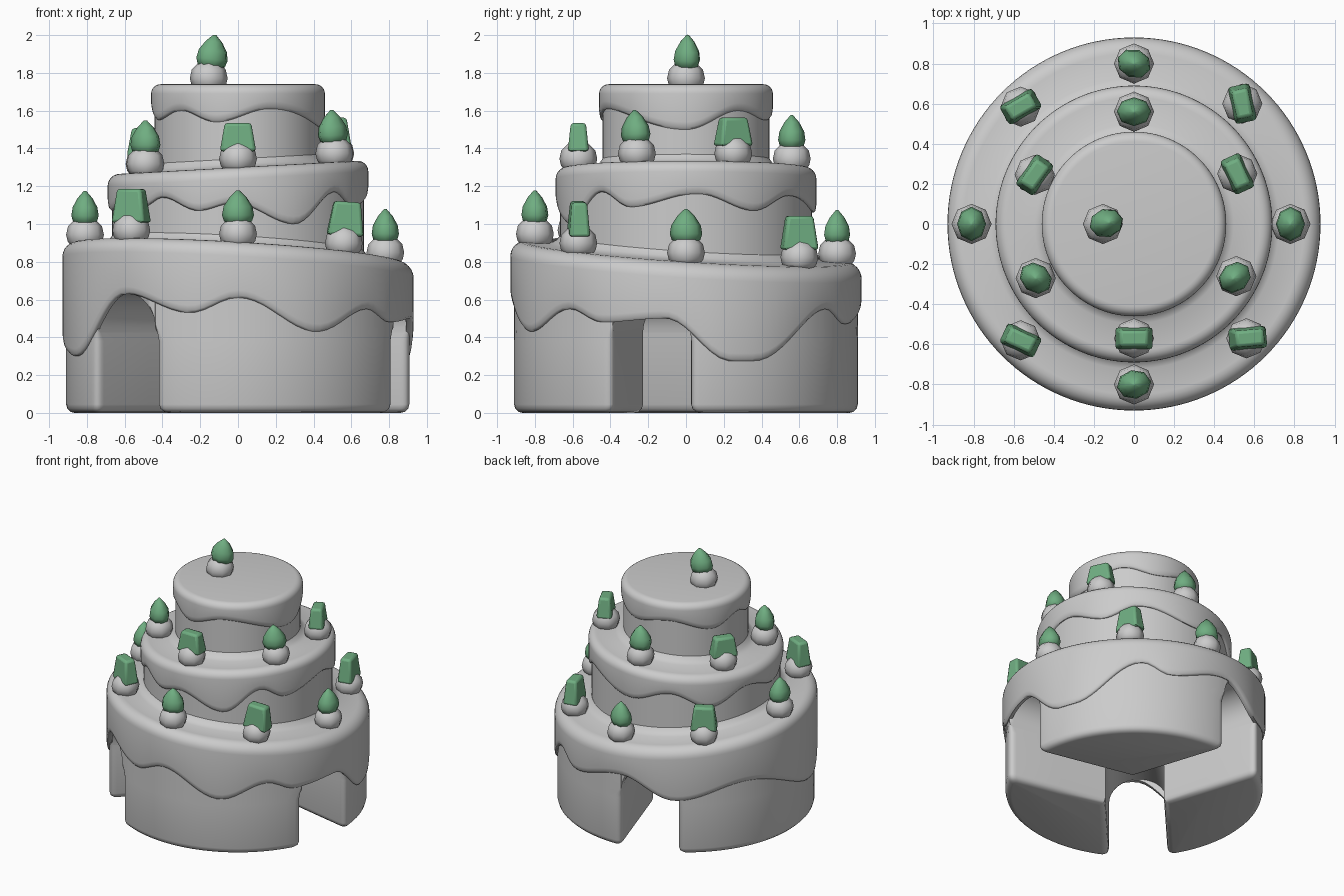
import bpy, bmesh, math
from mathutils import Matrix, Vector

if "Cube" in bpy.data.objects:
    bpy.data.objects.remove(bpy.data.objects["Cube"])

GREEN = bpy.data.materials.new("green")
GREEN.diffuse_color = (0.16, 0.42, 0.22, 1)
GREEN.use_nodes = True
GREEN.node_tree.nodes["Principled BSDF"].inputs["Base Color"].default_value = GREEN.diffuse_color


def make(name, rings, angle=40):
    """Skin a list of equal-length closed rings and cap both ends."""
    bm = bmesh.new()
    loops = [[bm.verts.new(p) for p in r] for r in rings]
    n = len(loops[0])
    for a, b in zip(loops, loops[1:]):
        for i in range(n):
            j = (i + 1) % n
            bm.faces.new((a[i], a[j], b[j], b[i]))
    bm.faces.new(loops[0])
    bm.faces.new(loops[-1])
    bmesh.ops.recalc_face_normals(bm, faces=bm.faces)
    me = bpy.data.meshes.new(name)
    bm.to_mesh(me)
    bm.free()
    ob = bpy.data.objects.new(name, me)
    bpy.context.collection.objects.link(ob)
    smooth(ob, angle)
    return ob


def smooth(ob, angle):
    bpy.ops.object.select_all(action='DESELECT')
    ob.select_set(True)
    bpy.context.view_layer.objects.active = ob
    bpy.ops.object.shade_smooth_by_angle(angle=math.radians(angle))


def ring(r, z, n):
    """Ring of radius r; z is a number or a function of (degrees, x, y)."""
    out = []
    for i in range(n):
        t = 2 * math.pi * i / n
        x, y = r * math.cos(t), r * math.sin(t)
        out.append((x, y, z(math.degrees(t), x, y) if callable(z) else z))
    return out


def lathe(name, rows, n=64, angle=40):
    return make(name, [ring(r, z, n) for r, z in rows], angle)


def wave(keys):
    """Periodic cosine-eased curve through (degrees, z) highs and lows."""
    keys = sorted(keys)
    keys = [(keys[-1][0] - 360, keys[-1][1])] + keys + [(keys[0][0] + 360, keys[0][1])]

    def f(deg):
        for (a, za), (b, zb) in zip(keys, keys[1:]):
            if a <= deg <= b:
                return za + (zb - za) * (1 - math.cos(math.pi * (deg - a) / (b - a))) / 2
    return f


def icing(name, r, inner, plane, keys, rim, cap):
    """Tilted top, small fillet to the tier above, round rim, dripping skirt."""
    drip = wave(keys)

    def top(dz):
        return lambda d, x, y: plane(x, y) + dz

    def hem(dz):
        return lambda d, x, y: drip(d) + dz
    rows = [(0.01, top(0))]
    if inner:
        rows += [(inner - 0.02, top(0)), (inner, top(0.045)), (inner + 0.02, top(0.018)), (inner + 0.055, top(0))]
    for k in range(7):
        a = math.radians(15 * k)
        rows.append((r - rim + rim * math.sin(a), top(rim * (math.cos(a) - 1))))
    rows += [(r, hem(0.04)), (r - 0.004, hem(0.012)), (r - 0.014, hem(0)), (r - 0.04, hem(0.005)), (r - 0.05, cap)]
    return lathe(name, rows, 128, 60)


# Bottom tier: three wedge-shaped blocks around three arched tunnels
H, R, SPRING, TOP = 0.207, 0.91, 0.425, 0.74
TUNNELS = (-132, -12, 108)


def block_outline(start, inset, z, c):
    """120-degree slice with corners rounded by c, shrunk by inset."""
    h, r = H + inset, R - inset
    s, off = math.sqrt(r * r - h * h), math.asin(h / r)
    corner, wall = Vector((s, h)), Vector((s - c, h))
    on_arc = Vector((r * math.cos(off + c / r), r * math.sin(off + c / r)))
    half = [Vector((0.58 * h, h)).lerp(wall, 0.5)]
    for k in range(7):
        t = k / 6
        half.append(wall * (1 - t) ** 2 + corner * 2 * t * (1 - t) + on_arc * t * t)
    for k in range(1, 11):
        a = off + c / r + (math.pi / 3 - off - c / r) * k / 10
        half.append(Vector((r * math.cos(a), r * math.sin(a))))
    # mirror the half outline across the 60 degree line
    c2, s2 = math.cos(2 * math.pi / 3), math.sin(2 * math.pi / 3)
    other = [Vector((c2 * p.x + s2 * p.y, s2 * p.x - c2 * p.y)) for p in reversed(half[:-1])]
    pts = [Vector((h / math.sqrt(3), h))] + half + other
    rot = Matrix.Rotation(math.radians(start), 3, 'Z')
    return [rot @ Vector((p.x, p.y, z)) for p in pts]


def vault(deg):
    """Arched ceiling and outer wall above one tunnel."""
    us = [-H * math.cos(math.pi * k / 24) for k in range(25)]
    rot = Matrix.Rotation(math.radians(deg), 3, 'Z')
    rings = []
    for u in us:
        z = SPRING + math.sqrt(max(0, H * H - u * u))
        s0, s1 = abs(u) / math.sqrt(3), math.sqrt(R * R - u * u)
        sec = [(s0, z), (s1 - 0.03, z), (s1 - 0.009, z + 0.009), (s1, z + 0.03), (s1, TOP), (s0, TOP)]
        rings.append([rot @ Vector((s, u, h)) for s, h in sec])
    return make("tunnel_vault", rings)


for deg in TUNNELS:
    make("bottom_tier_block", [block_outline(deg, *row) for row in (
        (0.045, 0, 0.03), (0.022, 0.006, 0.042), (0.006, 0.022, 0.051), (0, 0.045, 0.055),
        (0, 0.38, 0.055), (0, 0.43, 0.03), (0, 0.47, 0.004), (0, TOP, 0.004))])
    vault(deg)

# Middle and top tiers
lathe("middle_tier", [(0.668, 0.74), (0.668, 1.2)])
lathe("top_tier", [(0.442, 1.2), (0.442, 1.68)])


# Icing on each tier, the lower two tilted
def low(x, y):
    return 0.85 - 0.06 * x - 0.065 * y


def mid(x, y):
    return 1.30 + 0.055 * x


def high(x, y):
    return 1.74


icing("bottom_icing", 0.93, 0.668, low,
      [(15, .275), (23, .275), (54, .55), (66, .47), (95, .57), (120, .42), (152, .53), (202, .30), (230, .63),
       (254, .53), (270, .61), (297, .43), (318, .55), (331, .48), (353, .50)], 0.08, 0.7)
icing("middle_icing", 0.69, 0.442, mid,
      [(32, 1.07), (53, 1.15), (90, 1.06), (115, 1.14), (140, 1.03), (165, 1.14), (190, 1.07), (212, 1.15),
       (222, 1.09), (234, 1.14), (252, 1.07), (268, 1.11), (296, 1.0), (319, 1.17), (334, 1.09), (5, 1.16)], 0.06, 1.19)
icing("top_icing", 0.46, 0, high,
      [(0, 1.50), (38, 1.60), (70, 1.55), (110, 1.60), (150, 1.53), (180, 1.60), (200, 1.55), (228, 1.60),
       (255, 1.54), (292, 1.61)], 0.05, 1.65)


# Toppings: a dollop of cream holding a green drop or a green wedge
def cream(x, y, z):
    ob = lathe("cream_dollop", [(0.07, -0.02), (0.092, 0.01), (0.1, 0.045), (0.09, 0.09), (0.055, 0.125), (0.02, 0.14)], 8, 80)
    ob.location = (x, y, z)


def place(ob, x, y, z, spin, tilt):
    ob.location = (x, y, z)
    ob.rotation_euler = (0, math.radians(tilt), math.radians(spin))
    ob.data.materials.append(GREEN)


def drop(x, y, z, spin, tilt=0):
    cream(x, y, z)
    ob = lathe("green_drop", [(0.04, 0.095), (0.075, 0.112), (0.086, 0.145), (0.078, 0.19), (0.047, 0.238), (0.008, 0.276)], 8, 80)
    ob.data.transform(Matrix.Diagonal((1, 0.84, 1, 1)))
    place(ob, x, y, z, spin, tilt)


def wedge(x, y, z, spin, tilt=0, top=0.265):
    cream(x, y, z)
    rings = [[(sx * w, sy * d, h) for sx, sy in ((-1, -1), (1, -1), (1, 1), (-1, 1))]
             for w, d, h in ((0.096, 0.056, 0.085), (0.07, 0.04, top))]
    ob = make("green_wedge", rings)
    bm = bmesh.new()
    bm.from_mesh(ob.data)
    bmesh.ops.bevel(bm, geom=bm.edges[:], offset=0.016, segments=2, profile=0.5, affect='EDGES')
    bm.to_mesh(ob.data)
    bm.free()
    smooth(ob, 50)
    place(ob, x, y, z, spin, tilt)


def short_wedge(x, y, z, spin, tilt=0):
    wedge(x, y, z, spin, tilt, 0.235)


# (kind, x, y, spin, tilt) on the bottom ledge and on the middle ledge
ledges = (
    (low, ((drop, 0.78, 0, 90, 0), (drop, 0, 0.8, -20, 0), (drop, -0.81, 0, 90, 0), (drop, 0, -0.8, 10, 0),
           (wedge, 0.54, 0.6, 102, 0), (wedge, -0.565, 0.585, 30, 0), (wedge, -0.565, -0.58, -25, 0),
           (wedge, 0.56, -0.57, 5, 4))),
    (mid, ((drop, 0, 0.56, 0, 0), (drop, -0.49, -0.27, -40, 0), (drop, 0.51, -0.26, 40, -4),
           (short_wedge, 0, -0.57, 0, 0), (short_wedge, 0.515, 0.25, -65, 0), (short_wedge, -0.495, 0.245, 55, 0))),
)
for plane, items in ledges:
    for kind, x, y, spin, tilt in items:
        kind(x, y, plane(x, y), spin, tilt)
drop(-0.155, 0, 1.727, 15, 7)
